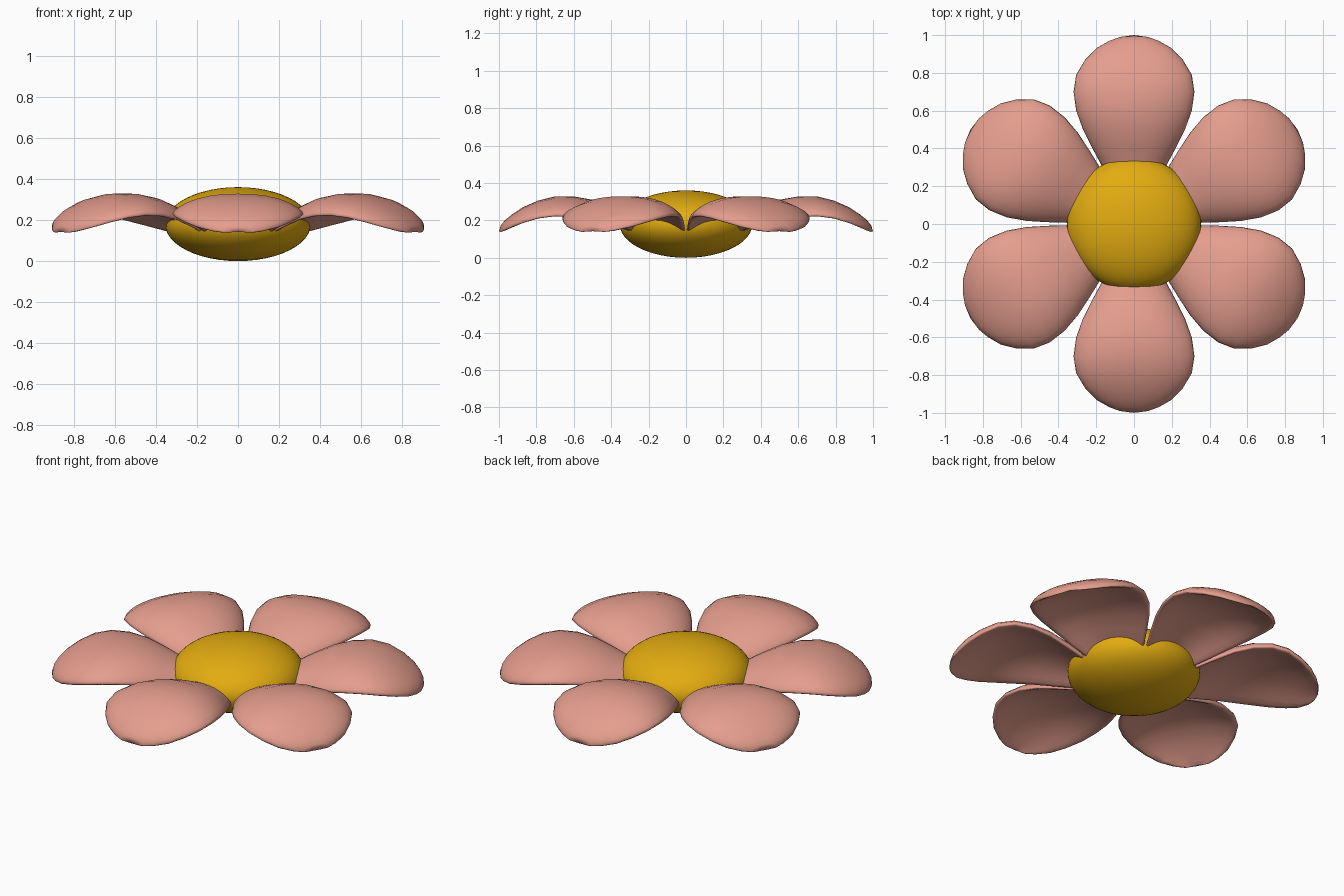
import bpy, bmesh, math
from mathutils import Matrix

if "Cube" in bpy.data.objects:
    bpy.data.objects.remove(bpy.data.objects["Cube"])


def material(name, rgb):
    m = bpy.data.materials.new(name)
    m.diffuse_color = (*rgb, 1)
    m.use_nodes = True
    m.node_tree.nodes["Principled BSDF"].inputs["Base Color"].default_value = m.diffuse_color
    return m


pink = material("petal pink", (0.78, 0.34, 0.27))
yellow = material("centre yellow", (0.76, 0.41, 0.005))


def finish(name, bm, mat):
    bmesh.ops.recalc_face_normals(bm, faces=bm.faces)
    for f in bm.faces:
        f.smooth = True
    me = bpy.data.meshes.new(name)
    bm.to_mesh(me)
    bm.free()
    me.materials.append(mat)
    ob = bpy.data.objects.new(name, me)
    bpy.context.collection.objects.link(ob)
    return ob


# flower centre: flattened ball
bm = bmesh.new()
bmesh.ops.create_uvsphere(bm, u_segments=48, v_segments=24, radius=1,
                          matrix=Matrix.Translation((0, 0, 0.18)) @ Matrix.Diagonal((0.355, 0.355, 0.18, 1)))
finish("flower_centre", bm, yellow)

# petal rows: radius, half width, ridge height, rim height, half thickness
ROWS = [
    (0.20, 0.100, 0.170, 0.130, 0.020),
    (0.30, 0.166, 0.203, 0.150, 0.023),
    (0.40, 0.220, 0.247, 0.180, 0.025),
    (0.50, 0.270, 0.285, 0.208, 0.025),
    (0.60, 0.306, 0.303, 0.224, 0.025),
    (0.70, 0.320, 0.303, 0.228, 0.025),
    (0.79, 0.306, 0.281, 0.217, 0.025),
    (0.87, 0.258, 0.246, 0.194, 0.025),
    (0.93, 0.200, 0.208, 0.172, 0.024),
    (0.97, 0.130, 0.178, 0.155, 0.021),
    (0.99, 0.075, 0.159, 0.146, 0.014),
]
SIDES = 28


def petal(name, angle):
    bm = bmesh.new()
    loops = []
    for r, w, ridge, rim, t in ROWS:
        loop = []
        for i in range(SIDES):
            a = 2 * math.pi * i / SIDES
            v, s = math.cos(a), math.sin(a)
            mid = rim + (ridge - rim) * (1 - abs(v) ** 2.4)
            thick = t * math.sqrt(max(0, 1 - abs(v) ** 8))
            z = mid + math.copysign(thick, s)
            loop.append(bm.verts.new((r, w * v, z)))
        loops.append(loop)
    for a, b in zip(loops, loops[1:]):
        for i in range(SIDES):
            j = (i + 1) % SIDES
            bm.faces.new((a[i], a[j], b[j], b[i]))
    # close the hidden root and the tip
    bm.faces.new(loops[0])
    tip = bm.verts.new((1.0, 0, 0.142))
    for i in range(SIDES):
        bm.faces.new((loops[-1][i], loops[-1][(i + 1) % SIDES], tip))
    bm.transform(Matrix.Rotation(angle, 4, 'Z'))
    finish(name, bm, pink)


# ring of six petals
for k in range(6):
    petal(f"petal_{k + 1}", math.radians(30 + 60 * k))
